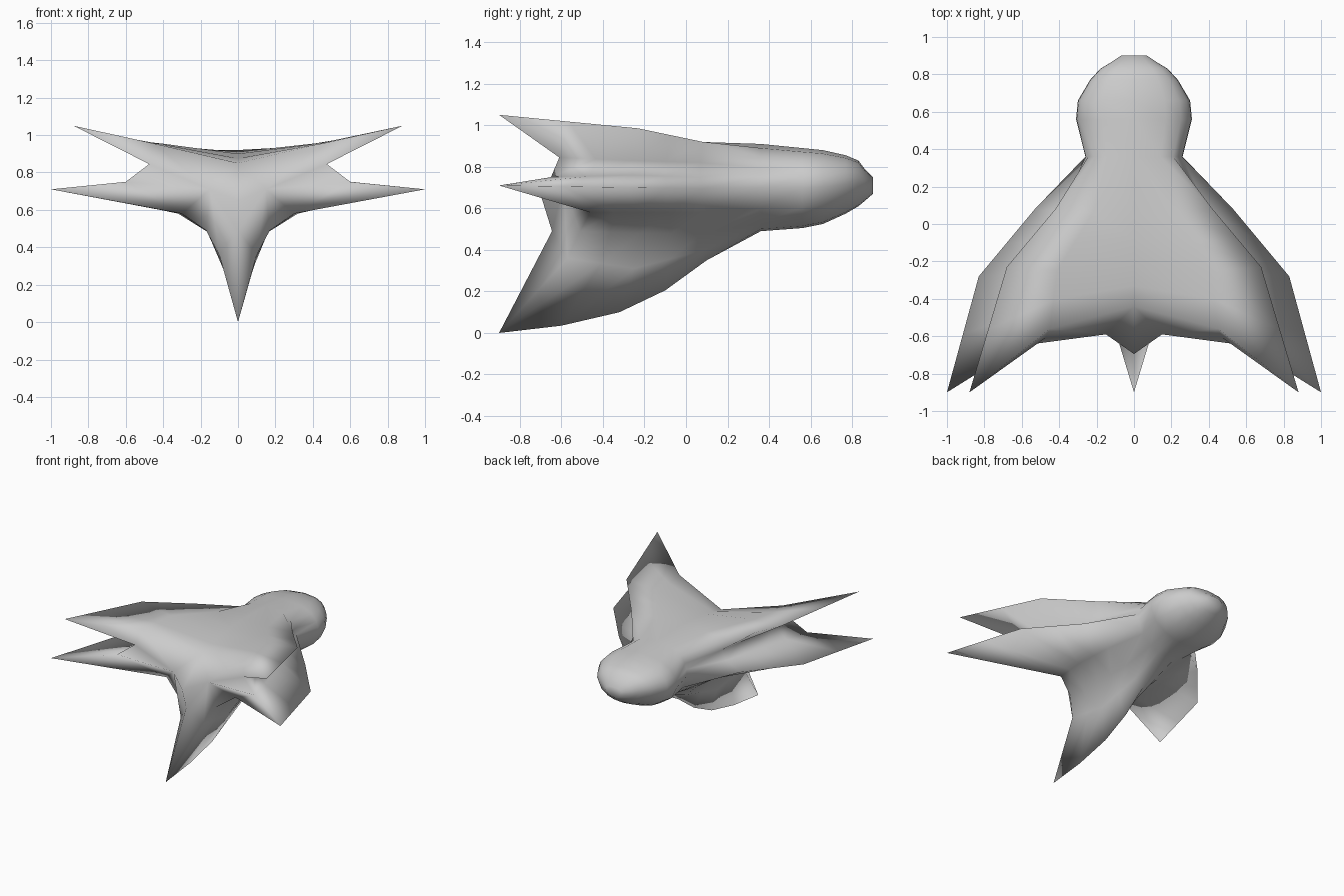
import bpy, bmesh
from math import sin, cos, radians, copysign

if "Cube" in bpy.data.objects:
    bpy.data.objects.remove(bpy.data.objects["Cube"])

# Head sections: y, half width, top z, bottom z
HEAD = [(.90, .07, .75, .67), (.86, .13, .79, .635), (.83, .18, .83, .61), (.77, .235, .855, .575),
        (.66, .30, .88, .525), (.56, .31, .89, .505), (.36, .26, .91, .49)]
# Direction of each lengthwise rail around the head, top to keel
ANGLES = [90, 62, 40, 22, 10, 0, -30, -55, -72, -90]
# Body and fin rails continuing backwards, top to keel
RAILS = [
    [(0, .05, .92), (0, -.22, .90), (0, -.44, .85)],           # top centre
    [(.22, .06, .92), (.41, -.25, .955), (.45, -.56, .955)],   # upper fin root
    [(.42, .08, .92), (.68, -.23, .985), (.88, -.90, 1.05)],   # upper fin edge
    [(.36, .07, .82), (.43, -.26, .83), (.475, -.61, .845)],   # gap, upper
    [(.40, .07, .75), (.51, -.27, .76), (.60, -.65, .75)],     # gap, lower
    [(.53, .08, .695), (.83, -.28, .70), (1.0, -.90, .71)],    # lower fin edge
    [(.30, .07, .58), (.32, -.23, .58), (.30, -.46, .58)],     # lower fin root
    [(.15, .08, .48), (.16, -.22, .48), (.17, -.51, .49)],     # keel root
    [(.07, .09, .40), (.09, -.25, .31), (.10, -.57, .36)],     # keel side
    [(0, .10, .35), (0, -.10, .205), (0, -.32, .10), (0, -.60, .035), (0, -.90, 0)],  # keel edge
]


def power(v, e):
    return copysign(abs(v) ** e, v)


def head_ring(y, w, top, bottom):
    # Boxy above, rounder below
    mid, h = (top + bottom) / 2, (top - bottom) / 2
    ring = []
    for a in ANGLES:
        e = .8 if a >= 0 else 1.05
        x = w * power(cos(radians(a)), e) if abs(a) < 90 else 0
        ring.append((x, y, mid + h * power(sin(radians(a)), e)))
    return ring


def with_midpoints(rail):
    if len(rail) == 5:
        return rail
    mid = lambda p, q: tuple((s + t) / 2 for s, t in zip(p, q))
    a, b, c = rail
    return [a, mid(a, b), b, mid(b, c), c]


rails = [with_midpoints(r) for r in RAILS]
rings = [head_ring(*s) for s in HEAD] + [[r[i] for r in rails] for i in range(5)]

# Loft the sections into one skin
bm = bmesh.new()
loops = []
for ring in rings:
    full = ring + [(-x, y, z) for x, y, z in ring[-2:0:-1]]
    loops.append([bm.verts.new(p) for p in full])
n = len(loops[0])
for a, b in zip(loops, loops[1:]):
    for i in range(n):
        j = (i + 1) % n
        bm.faces.new((a[i], a[j], b[j], b[i]))
bm.faces.new(loops[0])

# Hollow tail: backs of the pointed fins, a rear keel ridge, then a fan on each side
end = loops[-1]
tail = bm.verts.new((0, -.695, .65))
ridge = bm.verts.new((0, -.645, .49))
for side in (1, -1):
    v = lambda i: end[(side * i) % n]
    for tri in ((1, 2, 3), (4, 5, 6)):
        bm.faces.new([v(i) for i in tri])
    bm.faces.new((v(8), v(9), ridge))
    hollow = bm.verts.new((side * .15, -.59, .71))
    edge = [tail] + [v(i) for i in (0, 1, 3, 4, 6, 7, 8)] + [ridge, tail]
    for p, q in zip(edge, edge[1:]):
        bm.faces.new((hollow, p, q))
bmesh.ops.recalc_face_normals(bm, faces=bm.faces)

mesh = bpy.data.meshes.new("finned_body")
bm.to_mesh(mesh)
bm.free()
body = bpy.data.objects.new("finned_body", mesh)
bpy.context.collection.objects.link(body)
bpy.context.view_layer.objects.active = body
body.select_set(True)
bpy.ops.object.shade_smooth()
